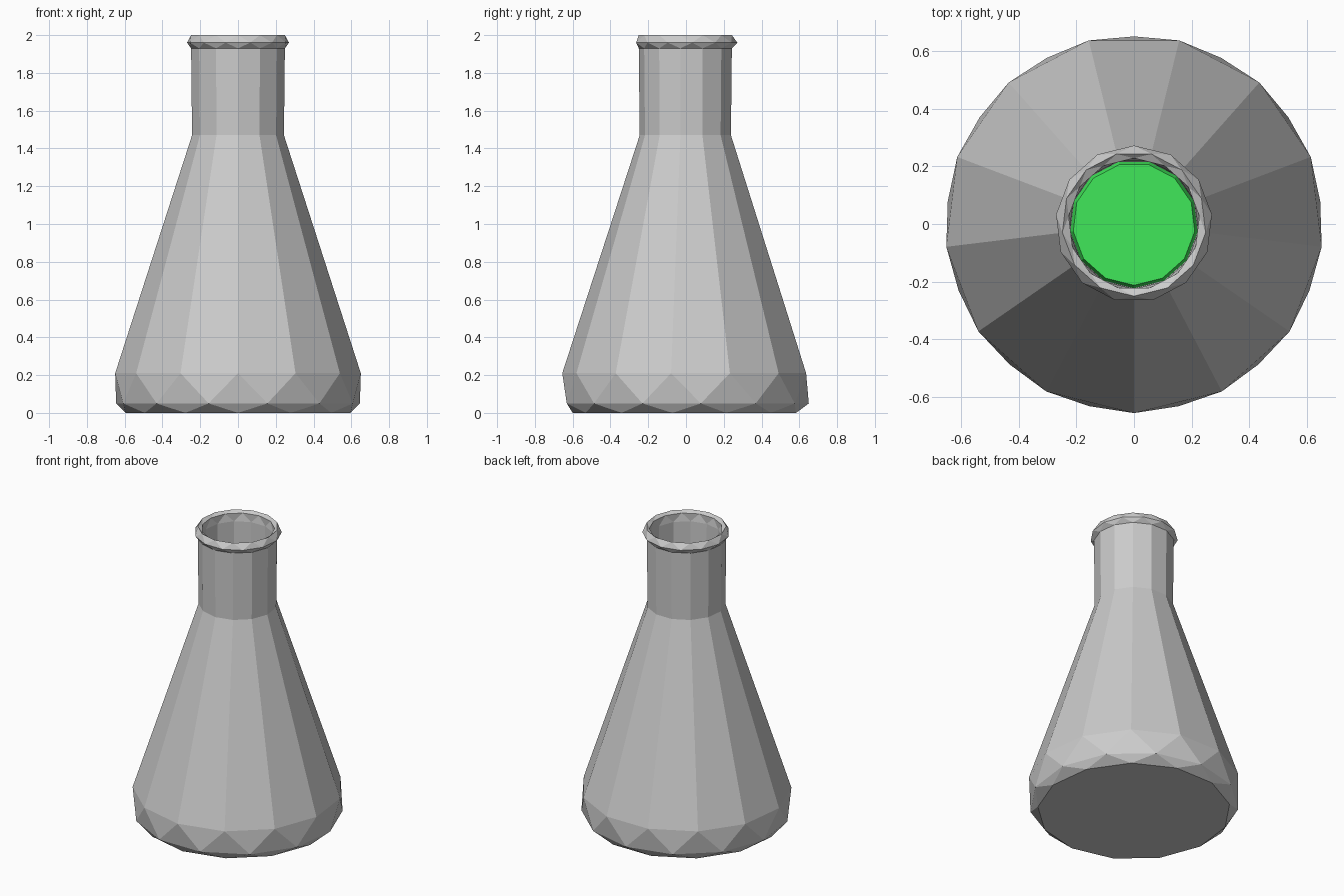
import bpy, bmesh, math

if "Cube" in bpy.data.objects:
    bpy.data.objects.remove(bpy.data.objects["Cube"])

SIDES = 13


def lathe(name, profile, color=None):
    """Closed faceted solid from (radius, z, turn) rings; turn is in half steps."""
    bm = bmesh.new()
    step = 2 * math.pi / SIDES
    rings = []
    for r, z, turn in profile:
        rings.append([bm.verts.new((r * math.cos(-math.pi / 2 + (i + turn / 2) * step),
                                    r * math.sin(-math.pi / 2 + (i + turn / 2) * step), z))
                      for i in range(SIDES)])
    for k in range(len(rings) - 1):
        a, b = rings[k], rings[k + 1]
        shift = profile[k + 1][2] - profile[k][2]
        for i in range(SIDES):
            j = (i + 1) % SIDES
            if shift == 0:
                bm.faces.new((a[i], a[j], b[j], b[i]))
            elif shift > 0:
                bm.faces.new((a[i], a[j], b[i]))
                bm.faces.new((a[j], b[j], b[i]))
            else:
                bm.faces.new((a[i], b[j], b[i]))
                bm.faces.new((a[i], a[j], b[j]))
    bm.faces.new(rings[0])
    bm.faces.new(rings[-1])
    bmesh.ops.recalc_face_normals(bm, faces=bm.faces)
    mesh = bpy.data.meshes.new(name)
    bm.to_mesh(mesh)
    bm.free()
    obj = bpy.data.objects.new(name, mesh)
    bpy.context.collection.objects.link(obj)
    if color:
        mat = bpy.data.materials.new(name)
        mat.diffuse_color = color
        mat.use_nodes = True
        mat.node_tree.nodes["Principled BSDF"].inputs["Base Color"].default_value = mat.diffuse_color
        mesh.materials.append(mat)
    return obj


# Glass shell: outer wall upward, rolled lip, then inner wall back down
lathe("flask_glass", [
    (0.60, 0.00, 0), (0.65, 0.05, 1), (0.655, 0.21, 0),
    (0.245, 1.47, 0), (0.25, 1.93, 0),
    (0.272, 1.96, 1), (0.25, 2.00, 0), (0.228, 1.985, 1), (0.225, 1.93, 0),
    (0.222, 1.47, 0), (0.63, 0.21, 0), (0.625, 0.07, 1), (0.58, 0.03, 0),
])

# Liquid filling the conical body
lathe("liquid", [
    (0.57, 0.035, 0), (0.615, 0.075, 1), (0.62, 0.21, 0), (0.212, 1.45, 0),
], (0.05, 0.8, 0.1, 1))
